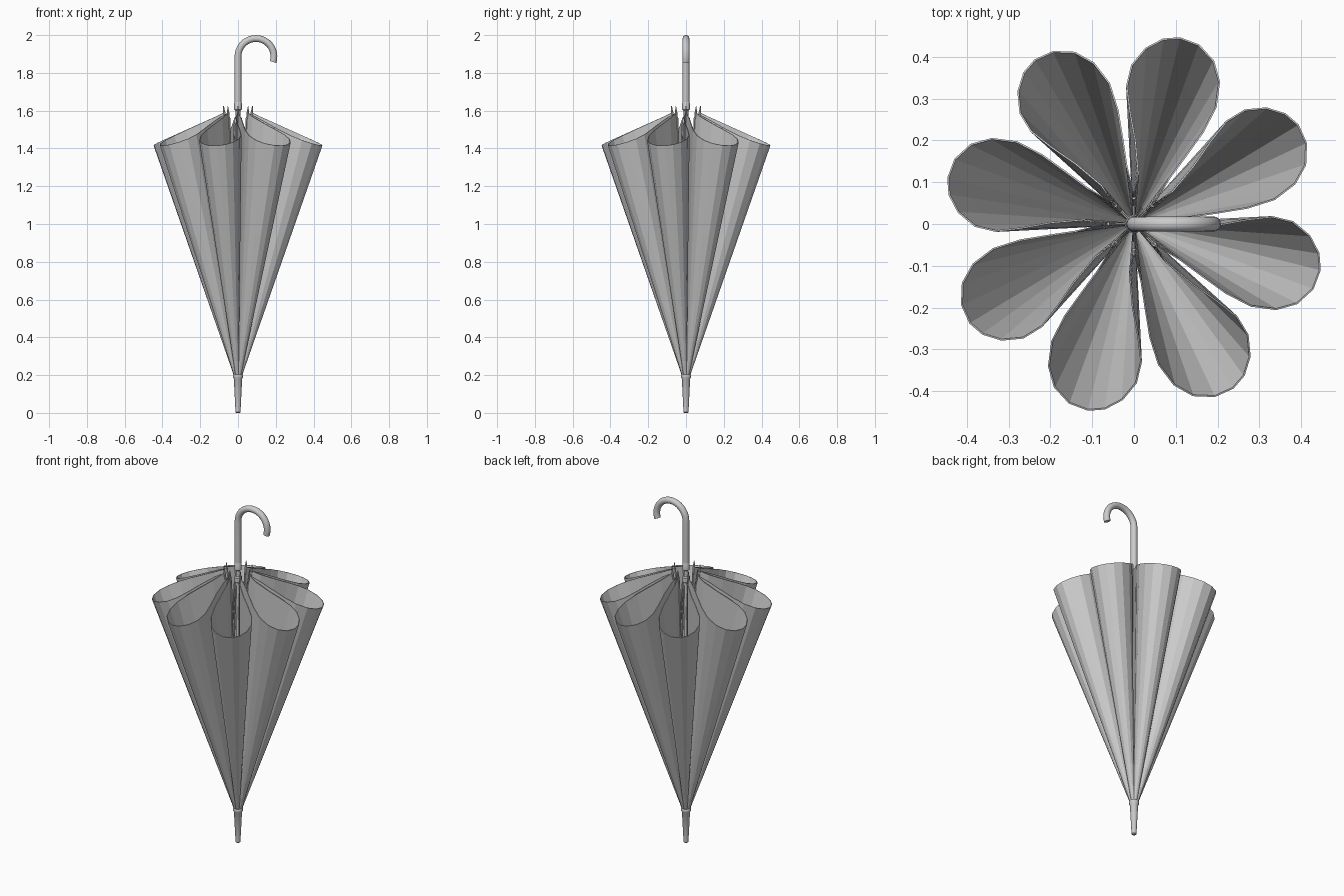
import bpy, bmesh, math
from mathutils import Vector, Matrix

if "Cube" in bpy.data.objects:
    bpy.data.objects.remove(bpy.data.objects["Cube"])


def make_object(name, bm, smooth=False):
    bmesh.ops.recalc_face_normals(bm, faces=bm.faces)
    me = bpy.data.meshes.new(name)
    bm.to_mesh(me)
    bm.free()
    ob = bpy.data.objects.new(name, me)
    bpy.context.collection.objects.link(ob)
    if smooth:
        bpy.ops.object.select_all(action='DESELECT')
        ob.select_set(True)
        bpy.context.view_layer.objects.active = ob
        bpy.ops.object.shade_smooth_by_angle(angle=math.radians(40))
    return ob


def lathe(name, profile, n=16):
    bm = bmesh.new()
    rings = [[bm.verts.new((r * math.cos(2 * math.pi * i / n),
                            r * math.sin(2 * math.pi * i / n), z)) for i in range(n)]
             for r, z in profile]
    for a, b in zip(rings, rings[1:]):
        for i in range(n):
            j = (i + 1) % n
            bm.faces.new((a[i], a[j], b[j], b[i]))
    bm.faces.new(rings[0][::-1])
    bm.faces.new(rings[-1])
    return make_object(name, bm, True)


def add_rod(bm, p, q, r1, r2, n=6):
    p, q = Vector(p), Vector(q)
    d = q - p
    m = Matrix.Translation((p + q) / 2) @ d.to_track_quat('Z', 'Y').to_matrix().to_4x4()
    bmesh.ops.create_cone(bm, cap_ends=True, segments=n, radius1=r1, radius2=r2,
                          depth=d.length, matrix=m)


def polar(r, a, z):
    return (r * math.cos(a), r * math.sin(a), z)


RIBS = [k * math.pi / 4 for k in range(8)]

# canopy: one petal rim seen from above, from one rib to the next, repeated 8 times
petal = [(0.05, -0.05), (0.11, -0.085), (0.16, -0.122), (0.22, -0.165), (0.28, -0.196),
         (0.34, -0.204), (0.39, -0.19), (0.428, -0.155), (0.445, -0.11), (0.442, -0.07),
         (0.42, -0.028), (0.38, 0.005), (0.33, 0.017), (0.27, 0.01), (0.2, -0.003),
         (0.12, -0.01)]
rim = []
for a in RIBS:
    c, s = math.cos(a), math.sin(a)
    rim += [(x * c - y * s, x * s + y * c) for x, y in petal]
bm = bmesh.new()
rows = []
for t in (0, 0.06, 0.15, 0.3, 0.45, 0.6, 0.75, 0.88, 1):
    row = []
    for x, y in rim:
        r = math.hypot(x, y)
        top = 1.622 - 0.45 * r
        k = t + 0.021 / r * (1 - t)
        row.append(bm.verts.new((x * k, y * k, 0.2 + t * (top - 0.2))))
    rows.append(row)
n = len(rim)
for a, b in zip(rows, rows[1:]):
    for i in range(n):
        j = (i + 1) % n
        bm.faces.new((a[i], a[j], b[j], b[i]))
canopy = make_object("canopy", bm)
sol = canopy.modifiers.new("cloth_thickness", 'SOLIDIFY')
sol.thickness = 0.004
sol.offset = 0

# ribs with pointed ends
bm = bmesh.new()
for a in RIBS:
    add_rod(bm, polar(0.016, a, 0.2), polar(0.062, a, 1.56), 0.004, 0.004)
    add_rod(bm, polar(0.068, a, 1.55), polar(0.073, a, 1.59), 0.006, 0.006)
    add_rod(bm, polar(0.073, a, 1.59), polar(0.077, a, 1.625), 0.006, 0.002)
make_object("ribs", bm)

# stretchers from the runner down to the ribs
bm = bmesh.new()
for a in RIBS:
    add_rod(bm, polar(0.018, a, 1.54), polar(0.046, a, 1.0), 0.004, 0.004)
make_object("stretchers", bm)

# shaft, runner, lower ferrule
lathe("shaft", [(0.012, 0.15), (0.012, 1.66)])
lathe("runner", [(0.016, 1.44), (0.016, 1.53), (0.022, 1.535), (0.022, 1.56), (0.016, 1.565)])
lathe("ferrule", [(0.009, 0), (0.013, 0.004), (0.014, 0.02), (0.022, 0.18),
                  (0.027, 0.188), (0.027, 0.2), (0.016, 0.215)])
lathe("handle_collar", [(0.014, 1.6), (0.02, 1.605), (0.02, 1.64), (0.018, 1.645)])

# hooked handle swept along an arc
R, cz, tube, sides = 0.095, 1.887, 0.018, 16
path = [(0, 1.63, 0.0), (0, 1.75, 0.0)]
for i in range(21):
    a = math.radians(198 * i / 20)
    path.append((R - R * math.cos(a), cz + R * math.sin(a), a))
bm = bmesh.new()
rings = []
for x, z, a in path:
    ring = []
    for i in range(sides):
        b = 2 * math.pi * i / sides
        u, v = tube * math.cos(b), tube * math.sin(b)
        ring.append(bm.verts.new((x - u * math.cos(a), v, z + u * math.sin(a))))
    rings.append(ring)
for a, b in zip(rings, rings[1:]):
    for i in range(sides):
        j = (i + 1) % sides
        bm.faces.new((a[i], a[j], b[j], b[i]))
bm.faces.new(rings[0])
bm.faces.new(rings[-1])
make_object("hook_handle", bm, True)
